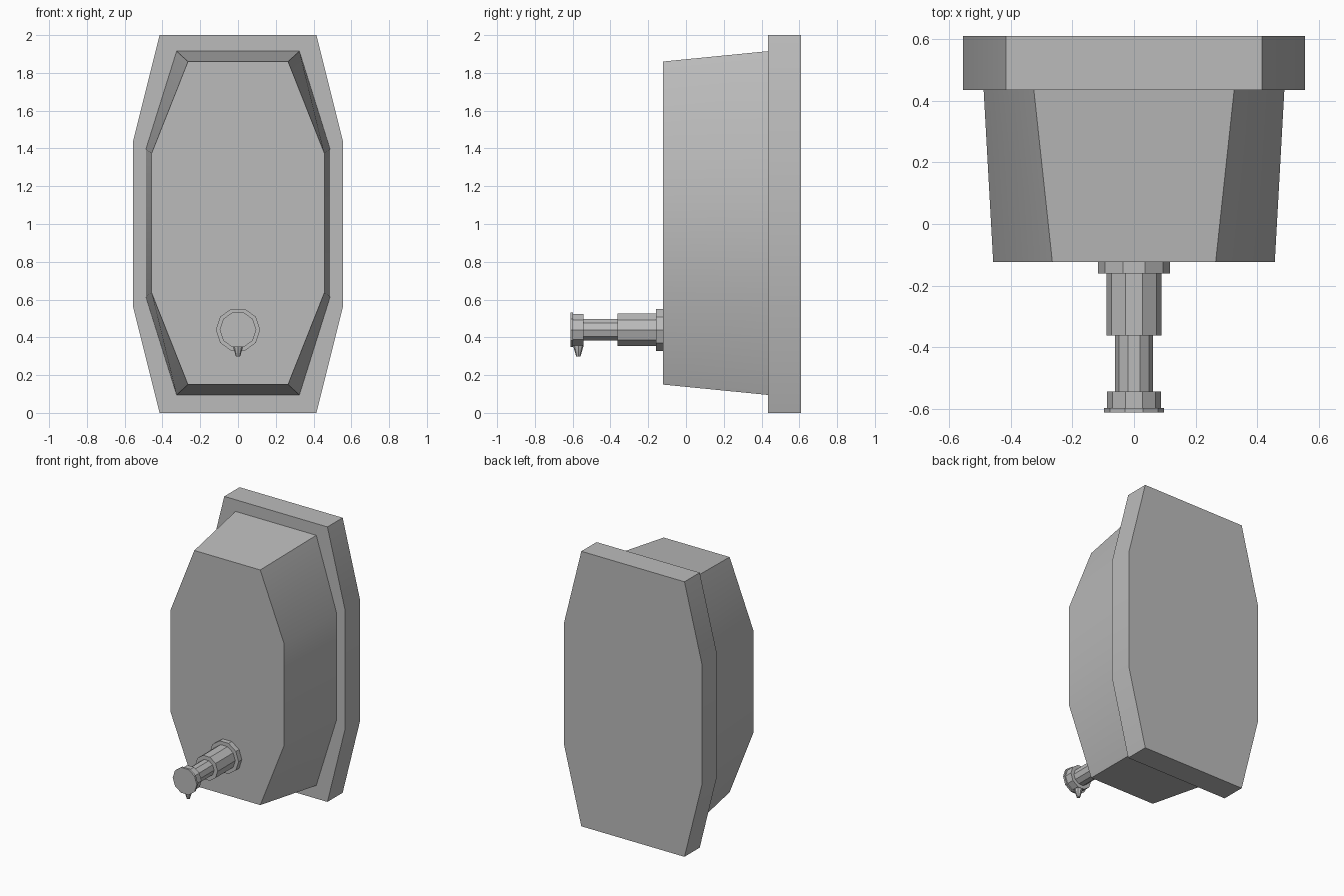
import bpy, bmesh, math

cube = bpy.data.objects.get("Cube")
if cube:
    bpy.data.objects.remove(cube, do_unlink=True)

metal = bpy.data.materials.new("brushed grey metal")
metal.use_nodes = True
grey = (0.5, 0.5, 0.5, 1)
metal.diffuse_color = grey
metal.node_tree.nodes["Principled BSDF"].inputs["Base Color"].default_value = grey


def loft(name, rings):
    """Skin a closed solid through rings of equal point count."""
    bm = bmesh.new()
    loops = [[bm.verts.new(p) for p in ring] for ring in rings]
    n = len(loops[0])
    for a, b in zip(loops, loops[1:]):
        for i in range(n):
            j = (i + 1) % n
            bm.faces.new((a[i], a[j], b[j], b[i]))
    bm.faces.new(loops[0])
    bm.faces.new(loops[-1])
    bmesh.ops.recalc_face_normals(bm, faces=bm.faces)
    mesh = bpy.data.meshes.new(name)
    bm.to_mesh(mesh)
    bm.free()
    mesh.materials.append(metal)
    obj = bpy.data.objects.new(name, mesh)
    bpy.context.collection.objects.link(obj)
    bpy.ops.object.select_all(action='DESELECT')
    obj.select_set(True)
    bpy.context.view_layer.objects.active = obj
    bpy.ops.object.shade_smooth_by_angle(angle=math.radians(30))
    return obj


def octagon(y, end_w, side_w, end_h, side_h, mid=1.0):
    """Elongated octagon outline, symmetric about x = 0 and z = mid."""
    quarter = [(end_w, end_h), (side_w, side_h)]
    right = quarter + [(x, -z) for x, z in reversed(quarter)]
    outline = right + [(-x, z) for x, z in reversed(right)]
    return [(x, y, mid + z) for x, z in outline]


def decagon(y, r, z=0.44):
    return [(r * math.cos(i * math.tau / 10), y, z + r * math.sin(i * math.tau / 10))
            for i in range(10)]


# Wall plate and tapered tank
loft("wall_plate", [octagon(y, 0.415, 0.555, 1.0, 0.44) for y in (0.61, 0.435)])
loft("tank", [octagon(0.435, 0.325, 0.488, 0.91, 0.39, 1.005),
              octagon(-0.123, 0.265, 0.457, 0.855, 0.37, 1.005)])

# Pump: collar, barrel, plunger, button and button rim
for name, back, front, radius in (
        ("pump_collar", -0.123, -0.16, 0.117),
        ("pump_barrel", -0.16, -0.362, 0.09),
        ("pump_plunger", -0.362, -0.543, 0.061),
        ("push_button", -0.543, -0.597, 0.087),
        ("button_rim", -0.597, -0.612, 0.097)):
    loft(name, [decagon(back, radius), decagon(front, radius)])

# Tapered spout under the button
loft("spout", [[(r * math.cos(i * math.tau / 8), -0.57 + r * math.sin(i * math.tau / 8), z)
                for i in range(8)] for r, z in ((0.027, 0.38), (0.027, 0.352), (0.011, 0.298))])
